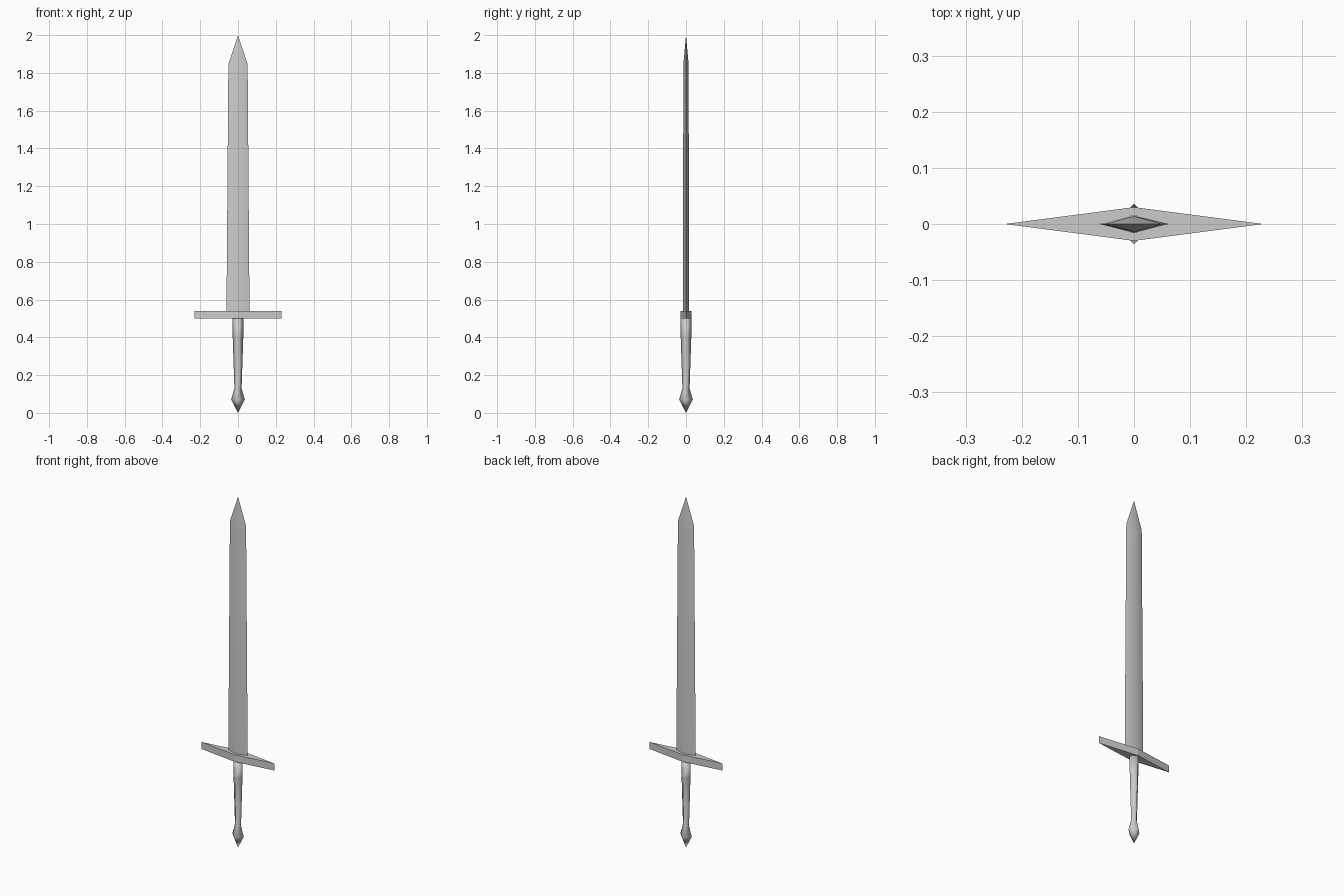
import bpy, math

if "Cube" in bpy.data.objects:
    bpy.data.objects.remove(bpy.data.objects["Cube"])


def loft(name, rings, smooth_angle):
    """Skin diamond sections given as (half_x, half_y, z); zero size makes a point."""
    verts, faces, loops = [], [], []
    for hx, hy, z in rings:
        corners = [(0, 0, z)] if hx == 0 else [(hx, 0, z), (0, hy, z), (-hx, 0, z), (0, -hy, z)]
        loops.append(list(range(len(verts), len(verts) + len(corners))))
        verts += corners
    for a, b in zip(loops, loops[1:]):
        for i in range(4):
            j = (i + 1) % 4
            if len(a) == 1:
                faces.append((a[0], b[j], b[i]))
            elif len(b) == 1:
                faces.append((a[i], a[j], b[0]))
            else:
                faces.append((a[i], a[j], b[j], b[i]))
    # Close any open end
    if len(loops[0]) == 4:
        faces.append(loops[0][::-1])
    if len(loops[-1]) == 4:
        faces.append(loops[-1])
    mesh = bpy.data.meshes.new(name)
    mesh.from_pydata(verts, [], faces)
    obj = bpy.data.objects.new(name, mesh)
    bpy.context.collection.objects.link(obj)
    bpy.ops.object.select_all(action='DESELECT')
    obj.select_set(True)
    bpy.context.view_layer.objects.active = obj
    if smooth_angle:
        bpy.ops.object.shade_smooth_by_angle(angle=math.radians(smooth_angle))
    return obj


# Tapered blade with a shallow central ridge
loft("blade", [(0.061, 0.016, 0.54), (0.051, 0.014, 1.845), (0, 0, 2.0)], 40)

# Diamond-shaped crossguard
loft("crossguard", [(0.23, 0.03, 0.50), (0.23, 0.03, 0.54)], 0)

# Four-sided grip flowing into a pointed pommel
loft("grip_and_pommel", [(0, 0, 0), (0.036, 0.036, 0.07), (0.019, 0.019, 0.13),
                         (0.028, 0.028, 0.40), (0.029, 0.029, 0.50)], 100)
